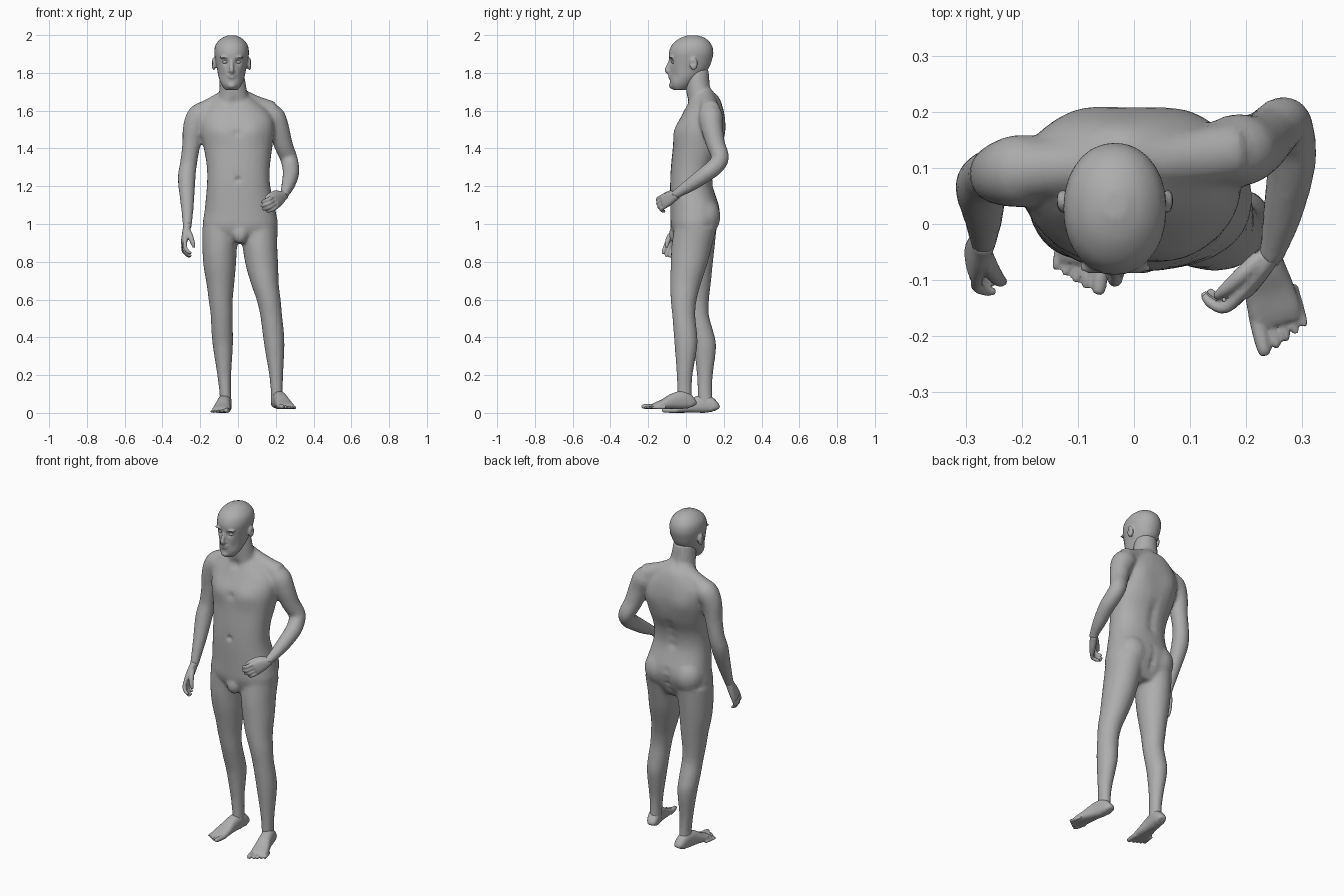
import bpy, bmesh, math
from mathutils import Vector

old = bpy.data.objects.get("Cube")
if old:
    bpy.data.objects.remove(old, do_unlink=True)

skin = bpy.data.materials.new("plain grey")
skin.use_nodes = True
GREY = (0.42, 0.42, 0.42, 1)
skin.diffuse_color = GREY
skin.node_tree.nodes["Principled BSDF"].inputs["Base Color"].default_value = GREY

X, Z = Vector((1, 0, 0)), Vector((0, 0, 1))
HEAD_X = -0.034


def refine(rows, steps=4):
    """Smooth curve through rows of section values."""
    rows = [Vector(r) for r in rows]
    out = []
    for i in range(len(rows) - 1):
        p, a, b = rows[max(i - 1, 0)], rows[i], rows[i + 1]
        q = rows[min(i + 2, len(rows) - 1)]
        for k in range(steps):
            t = k / steps
            out.append(a + (b - p) * t / 2 + (p * 2 - a * 5 + b * 4 - q) * t * t / 2
                       + (a * 3 - p - b * 3 + q) * t ** 3 / 2)
    return out + [rows[-1]]


def loft(bm, rows, ref=X, level=False, power=2.0, sides=28):
    """Closed skin over sections (x, y, z, radius along ref, other radius)."""
    rows = refine([tuple(r) if len(r) == 5 else (*r, r[-1]) for r in rows])
    mids = [Vector(r[:3]) for r in rows]
    rings = []
    for i, r in enumerate(rows):
        t = Z if level else (mids[min(i + 1, len(mids) - 1)] - mids[max(i - 1, 0)]).normalized()
        u = (ref - t * ref.dot(t)).normalized()
        v = t.cross(u)
        ring = []
        for k in range(sides):
            c, s = math.cos(math.tau * k / sides), math.sin(math.tau * k / sides)
            cu = math.copysign(abs(c) ** (2 / power), c) * r[3]
            sv = math.copysign(abs(s) ** (2 / power), s) * r[4]
            ring.append(bm.verts.new(mids[i] + u * cu + v * sv))
        rings.append(ring)
    for a, b in zip(rings, rings[1:]):
        for k in range(sides):
            j = (k + 1) % sides
            bm.faces.new((a[k], a[j], b[j], b[k]))
    bm.faces.new(rings[0][::-1])
    bm.faces.new(rings[-1])


def blob(bm, centre, radii):
    made = bmesh.ops.create_uvsphere(bm, u_segments=20, v_segments=12, radius=1)["verts"]
    for v in made:
        v.co = Vector(centre) + Vector([a * b for a, b in zip(v.co, radii)])


def finish(bm, name, voxel, smooth, keep, dents=()):
    """Fuse the overlapping forms, soften, press the dents, then thin the mesh."""
    bmesh.ops.recalc_face_normals(bm, faces=bm.faces)
    mesh = bpy.data.meshes.new(name)
    bm.to_mesh(mesh)
    bm.free()
    ob = bpy.data.objects.new(name, mesh)
    bpy.context.collection.objects.link(ob)
    fuse = ob.modifiers.new("fuse", "REMESH")
    fuse.mode, fuse.voxel_size = "VOXEL", voxel
    soft = ob.modifiers.new("soften", "SMOOTH")
    soft.factor, soft.iterations = 0.5, smooth
    graph = bpy.context.evaluated_depsgraph_get()
    ob.data = bpy.data.meshes.new_from_object(ob.evaluated_get(graph))
    ob.data.name = name
    ob.modifiers.clear()
    normals = [v.normal.copy() for v in ob.data.vertices]
    for v, n in zip(ob.data.vertices, normals):
        move = 0
        for centre, reach, depth in dents:
            d = (v.co - Vector(centre)).length / reach
            if d < 2.5:
                move += depth * math.exp(-d * d)
        v.co += n * move
    ob.modifiers.new("thin", "DECIMATE").ratio = keep
    ob.data.materials.clear()
    ob.data.materials.append(skin)
    bpy.ops.object.select_all(action="DESELECT")
    ob.select_set(True)
    bpy.context.view_layer.objects.active = ob
    bpy.ops.object.shade_smooth_by_angle(angle=math.radians(40))
    return ob


# Trunk and neck
bm = bmesh.new()
loft(bm, [(.01, .04, .9, .12, .08), (.012, .043, .98, .195, .122), (.011, .049, 1.07, .188, .132),
          (.003, .029, 1.2, .168, .114), (.002, .035, 1.3, .167, .115), (0, .06, 1.4, .181, .13),
          (-.005, .075, 1.5, .197, .132), (-.01, .092, 1.58, .185, .112),
          (-.02, .1, 1.65, .12, .085), (-.025, .1, 1.69, .07, .06)], level=True, power=2.3)
loft(bm, [(-.025, .085, 1.6, .09, .075), (-.025, .067, 1.7, .074, .065),
          (-.03, .06, 1.76, .068, .064), (-.033, .06, 1.82, .06, .06)], level=True)

# Buttocks and the slopes from neck to shoulder
for x in (-.085, .1):
    blob(bm, (x, .1, 1.04), (.09, .083, .1))
blob(bm, (.012, -.055, .945), (.04, .035, .05))
loft(bm, [(-.03, .1, 1.69, .045), (-.12, .1, 1.63, .05), (-.2, .095, 1.585, .055)])
loft(bm, [(-.02, .1, 1.69, .045), (.08, .115, 1.635, .05), (.18, .13, 1.595, .055)])

# Legs share their girth and differ in stance
leg_z = [.98, .88, .78, .68, .6, .52, .43, .35, .2, .1, .04]
girth = [(.1, .112), (.092, .107), (.086, .096), (.073, .081), (.064, .069), (.058, .061),
         (.057, .062), (.053, .06), (.037, .042), (.031, .039), (.033, .042)]
right_line = [(-.09, .05), (-.097, .045), (-.097, .045), (-.093, .05), (-.092, .053), (-.087, .06),
              (-.084, .083), (-.08, .1), (-.073, .1), (-.067, .1), (-.065, .105)]
left_line = [(.11, .05), (.116, .03), (.127, .015), (.143, -.003), (.162, -.012), (.175, -.012),
             (.186, -.004), (.193, 0), (.202, -.007), (.205, -.008), (.205, -.005)]
for line in (right_line, left_line):
    loft(bm, [(*p, z, *g) for p, z, g in zip(line, leg_z, girth)], level=True)

# Arms: the right one hangs, the left one bends forward
loft(bm, [(-.14, .1, 1.59, .05), (-.2, .095, 1.575, .065), (-.235, .09, 1.51, .057),
          (-.247, .088, 1.42, .048), (-.262, .085, 1.32, .045), (-.272, .065, 1.24, .047),
          (-.269, .02, 1.12, .037), (-.268, -.02, 1.02, .027), (-.27, -.035, .98, .024)], ref=Z.cross(X))
loft(bm, [(.12, .12, 1.58, .05), (.18, .13, 1.57, .065), (.212, .137, 1.51, .058),
          (.24, .158, 1.42, .05), (.268, .182, 1.35, .046), (.279, .15, 1.3, .045),
          (.28, .1, 1.262, .043), (.265, .02, 1.205, .036), (.25, -.04, 1.167, .026),
          (.24, -.06, 1.15, .025)])

# Chest, shoulder blades, navel, collarbone notch, spine and buttock cleft
marks = [((s * .085 - .005, -.06, 1.49), .06, .01) for s in (-1, 1)]
marks += [((s * .1, .2, 1.5), .06, .008) for s in (-1, 1)]
marks += [((-.004, -.06, 1.48), .018, -.008), ((0, -.083, 1.235), .013, -.015),
          ((-.02, -.005, 1.645), .025, -.012)]
marks += [((-.008, .17 - abs(z - 1.48) * .1, z), .025, -.009)
          for z in [1.22 + i * .05 for i in range(9)]]
marks += [((.008, .165, z), .018, -.012) for z in (.95, .99, 1.03, 1.07)]
finish(bm, "body", .0095, 7, .3, marks)

# Head: skull, nose, lips, chin and ears
bm = bmesh.new()
skull = [(1.71, -.068, 0, .033), (1.735, -.083, .03, .052), (1.775, -.086, .075, .068),
         (1.82, -.086, .118, .077), (1.87, -.089, .138, .087), (1.91, -.09, .145, .092),
         (1.95, -.073, .135, .084), (1.982, -.035, .105, .056), (1.999, .01, .06, .02)]
loft(bm, [(HEAD_X, (f + b) / 2, z, w, (b - f) / 2) for z, f, b, w in skull], level=True, power=2.1)
loft(bm, [(HEAD_X, -.08, 1.872, .009), (HEAD_X, -.09, 1.845, .01), (HEAD_X, -.1, 1.815, .013),
          (HEAD_X, -.09, 1.803, .012)])
blob(bm, (HEAD_X, -.09, 1.808), (.019, .012, .009))
blob(bm, (HEAD_X, -.085, 1.788), (.024, .011, .006))
blob(bm, (HEAD_X, -.084, 1.776), (.021, .011, .007))
blob(bm, (HEAD_X, -.07, 1.733), (.025, .021, .018))
for s in (-1, 1):
    blob(bm, (HEAD_X + s * .094, .04, 1.848), (.012, .021, .034))
    blob(bm, (HEAD_X + s * .035, -.077, 1.882), (.03, .013, .008))
hollows = [((HEAD_X + s * .036, -.085, 1.857), .017, -.012) for s in (-1, 1)]
hollows += [((HEAD_X + s * .105, .036, 1.85), .011, -.007) for s in (-1, 1)]
hollows += [((HEAD_X + s * .055, -.06, 1.785), .025, -.005) for s in (-1, 1)]
finish(bm, "head", .0055, 3, .3, hollows)

# Eyes
bm = bmesh.new()
for s in (-1, 1):
    blob(bm, (HEAD_X + s * .035, -.066, 1.857), (.015, .012, .009))
finish(bm, "eyes", .003, 1, .5)


def hand(name, wrist, knuckle, across, curl, bend, thumb):
    """Palm, four curling fingers from index to little, and a thumb."""
    bm = bmesh.new()
    wrist, knuckle, across, curl = map(Vector, (wrist, knuckle, across, curl))
    ahead = (knuckle - wrist).normalized()
    across, curl = (across - ahead * across.dot(ahead)).normalized(), curl.normalized()
    loft(bm, [(*(wrist - ahead * .015), .024, .021), (*wrist, .026, .02),
              (*wrist.lerp(knuckle, .5), .036, .019), (*knuckle, .04, .016),
              (*(knuckle + ahead * .008), .033, .011)], ref=across, power=2.4)
    for i, size in enumerate((.95, 1.05, 1, .8)):
        base = knuckle + across * (.03 - i * .02) - ahead * .006
        mid = base + (ahead * .045 + curl * .008) * size
        end = mid + (curl * bend + ahead * (1 - bend)).normalized() * .032 * size
        tip = end + (curl - ahead * (bend - .5)).normalized() * .02 * size
        loft(bm, [(*base, .011), (*mid, .0108), (*end, .0095), (*tip, .0065)], ref=across, sides=12)
    loft(bm, [(*p, r) for p, r in zip(thumb, (.015, .015, .012, .007))], ref=Z.cross(X), sides=12)
    finish(bm, name, .004, 2, .3)


hand("right_hand", (-.27, -.035, .985), (-.285, -.068, .905), (0, -1, -.4), (1, -.15, -.6), .6,
     [(-.268, -.05, .97), (-.252, -.085, .935), (-.24, -.1, .9), (-.232, -.103, .875)])
hand("left_hand", (.24, -.058, 1.15), (.198, -.118, 1.12), (-.25, -.15, 1), (-.8, .5, -.3), .8,
     [(.225, -.06, 1.16), (.195, -.088, 1.162), (.165, -.115, 1.15), (.145, -.13, 1.135)])


def foot(name, heel, toe, base, inner):
    """Sole and instep along the heel-to-toe line, then five toes."""
    bm = bmesh.new()
    heel, toe = Vector((*heel, base)), Vector((*toe, base))
    side = (toe - heel).normalized().cross(Z) * inner
    shape = [(0, .018, .035), (.04, .03, .06), (.2, .035, .095), (.4, .037, .085),
             (.6, .044, .055), (.76, .047, .036), (.84, .042, .024)]
    loft(bm, [(*(heel.lerp(toe, s) + Z * h / 2), w, h / 2) for s, w, h in shape], ref=side, power=2.5)
    for i in range(5):
        r = .014 if i == 0 else .0105 - i * .0006
        out = side * (.034 - i * .0185 - (.004 if i else 0))
        rows = [(s - i * .03, k) for s, k in ((.74, 1), (.9, 1), (1, .85), (1.03, .5))]
        loft(bm, [(*(heel.lerp(toe, s) + out * (.9 + s * .15) + Z * r), r * k) for s, k in rows],
             ref=side, sides=12)
    finish(bm, name, .0045, 2, .3)


foot("right_foot", (-.062, .163), (-.098, -.113), 0, -1)
foot("left_foot", (.2, .04), (.267, -.218), .02, 1)
